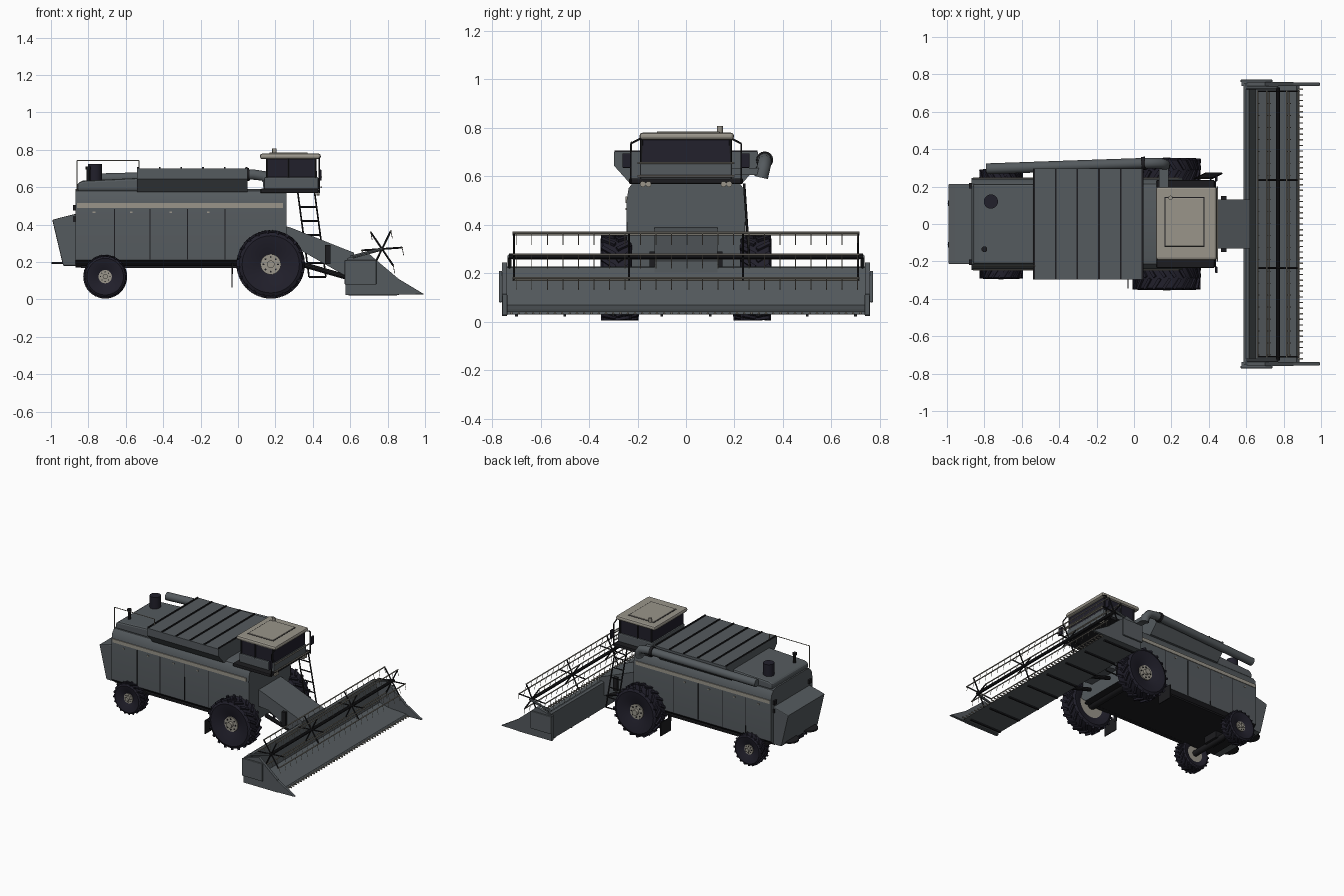
import bpy, bmesh, math
from mathutils import Vector, Matrix

if "Cube" in bpy.data.objects:
    bpy.data.objects.remove(bpy.data.objects["Cube"])


def material(name, rgb):
    m = bpy.data.materials.new(name)
    m.use_nodes = True
    m.diffuse_color = (*rgb, 1)
    m.node_tree.nodes["Principled BSDF"].inputs["Base Color"].default_value = (*rgb, 1)
    return m


GREY = material("body grey", (0.09, 0.103, 0.112))
DARK = material("rubber and glass dark", (0.015, 0.014, 0.024))
CREAM = material("cream paint", (0.32, 0.30, 0.255))
BLACK = material("black metal", (0.012, 0.012, 0.014))


def finish(name, bm, mat, smooth=False, bevel=0):
    bmesh.ops.recalc_face_normals(bm, faces=bm.faces[:])
    mesh = bpy.data.meshes.new(name)
    bm.to_mesh(mesh)
    bm.free()
    ob = bpy.data.objects.new(name, mesh)
    bpy.context.collection.objects.link(ob)
    mesh.materials.append(mat)
    if bevel:
        mod = ob.modifiers.new("bevel", "BEVEL")
        mod.width, mod.segments = bevel, 2
    if smooth:
        bpy.ops.object.select_all(action="DESELECT")
        ob.select_set(True)
        bpy.context.view_layer.objects.active = ob
        bpy.ops.object.shade_smooth_by_angle(angle=math.radians(35))
    return ob


def add_box(bm, centre, size, rot=Matrix()):
    bmesh.ops.create_cube(bm, size=1, matrix=Matrix.Translation(centre) @ rot @ Matrix.Diagonal((*size, 1)))


def add_rod(bm, a, b, r, sides=6, r2=None):
    a, b = Vector(a), Vector(b)
    d = b - a
    m = Matrix.Translation((a + b) / 2) @ d.to_track_quat("Z", "Y").to_matrix().to_4x4()
    bmesh.ops.create_cone(bm, cap_ends=True, segments=sides, radius1=r,
                          radius2=r if r2 is None else r2, depth=d.length, matrix=m)


def boxes(name, items, mat, bevel=0):
    bm = bmesh.new()
    for centre, size in items:
        add_box(bm, centre, size)
    return finish(name, bm, mat, bevel=bevel)


def rods(name, items, r, mat, sides=6):
    bm = bmesh.new()
    for a, b in items:
        add_rod(bm, a, b, r, sides)
    return finish(name, bm, mat, smooth=sides > 6)


def prism(name, profile, lo, hi, mat, axis="y", smooth=False, bevel=0):
    """Extrude an xz profile along y, or a yz profile along x."""
    bm = bmesh.new()
    place = (lambda p, t: (p[0], t, p[1])) if axis == "y" else (lambda p, t: (t, p[0], p[1]))
    face = bm.faces.new([bm.verts.new(place(p, lo)) for p in profile])
    ext = bmesh.ops.extrude_face_region(bm, geom=[face])["geom"]
    shift = Vector((0, hi - lo, 0) if axis == "y" else (hi - lo, 0, 0))
    bmesh.ops.translate(bm, vec=shift, verts=[v for v in ext if isinstance(v, bmesh.types.BMVert)])
    return finish(name, bm, mat, smooth, bevel)


# Main hull with rounded shoulders and a dark underside
side = [(0.2, 0.17), (0.243, 0.21), (0.245, 0.5), (0.237, 0.55), (0.215, 0.58), (0.18, 0.59)]
hull = prism("main_body", side + [(-y, z) for y, z in reversed(side)], -0.87, 0.26, GREY, "x", True)
hull.data.materials.append(BLACK)
for p in hull.data.polygons:
    p.material_index = 1 if p.normal.z < -0.5 else 0
boxes("side_stripes", [((-0.31, s * 0.246, 0.503), (1.1, 0.006, 0.026)) for s in (-1, 1)], CREAM)
boxes("panel_seams", [((x, s * 0.2445, 0.35), (0.005, 0.003, 0.27))
                      for x in (-0.66, -0.47, -0.27, -0.07) for s in (-1, 1)], BLACK)
boxes("panel_handles", [((x, s * 0.246, 0.465), (0.014, 0.006, 0.008))
                        for x in (-0.77, -0.57, -0.36, -0.16) for s in (-1, 1)], CREAM)
boxes("lower_sills", [((-0.3, s * 0.215, 0.175), (1.08, 0.03, 0.012)) for s in (-1, 1)], BLACK)

# Straw hood and spreaders at the tail
prism("straw_hood", [(-0.86, 0.18), (-0.935, 0.18), (-0.993, 0.425), (-0.96, 0.435), (-0.86, 0.46)],
      -0.215, 0.215, GREY, bevel=0.006)
rods("spreader_discs", [((-0.93, y, 0.19), (-0.93, y, 0.2)) for y in (-0.11, 0.11)], 0.066, BLACK, 16)
boxes("tail_lights", [((-0.876, s * 0.205, z), (0.012, 0.03, 0.03)) for s in (-1, 1) for z in (0.49, 0.43)], BLACK)

# Engine deck, exhaust and rail
prism("engine_deck", [(-0.86, 0.58), (-0.86, 0.62), (-0.83, 0.635), (-0.53, 0.65), (-0.53, 0.58)],
      -0.215, 0.215, GREY, bevel=0.012)
rods("air_filter", [((-0.765, 0.12, 0.62), (-0.765, 0.12, 0.725))], 0.038, DARK, 20)
rods("exhaust_pipe", [((-0.8, -0.135, 0.62), (-0.8, -0.135, 0.7))], 0.011, BLACK, 10)
rods("exhaust_cap", [((-0.8, -0.135, 0.695), (-0.8, -0.135, 0.71))], 0.016, BLACK, 10)
rods("deck_rail", [((-0.86, -0.225, 0.58), (-0.86, -0.225, 0.742)),
                   ((-0.86, -0.225, 0.742), (-0.53, -0.225, 0.742)),
                   ((-0.53, -0.225, 0.742), (-0.53, -0.225, 0.6))], 0.003, CREAM)

# Flared grain tank with ribbed lid
tank = [(0.235, 0.575), (0.298, 0.645), (0.298, 0.7)]
prism("grain_tank", tank + [(-y, z) for y, z in reversed(tank)], -0.54, 0.05, GREY, "x")
boxes("tank_lid_ribs", [((-0.535 + i * 0.116, 0, 0.702), (0.009, 0.59, 0.011)) for i in range(6)], BLACK)

# Unloading auger tube along the left flank
curve = bpy.data.curves.new("unloading_auger", "CURVE")
curve.dimensions = "3D"
curve.bevel_depth, curve.bevel_resolution, curve.use_fill_caps = 0.029, 3, True
path = curve.splines.new("POLY")
points = [(-0.79, 0.295, 0.645), (0.08, 0.325, 0.668), (0.14, 0.325, 0.66), (0.165, 0.318, 0.63), (0.165, 0.31, 0.595)]
path.points.add(len(points) - 1)
for p, co in zip(path.points, points):
    p.co = (*co, 1)
auger = bpy.data.objects.new("unloading_auger", curve)
bpy.context.collection.objects.link(auger)
curve.materials.append(GREY)
rods("auger_collar", [((0.04, 0.324, 0.667), (0.06, 0.325, 0.668))], 0.035, BLACK, 16)
boxes("auger_bracket", [((0.16, 0.25, 0.62), (0.05, 0.12, 0.03))], GREY)

# Cab: platform, lower shell, glazing, roof
boxes("cab_platform", [((0.275, 0, 0.58), (0.31, 0.47, 0.024))], BLACK, 0.006)
boxes("cab_lower_shell", [((0.285, 0, 0.62), (0.29, 0.38, 0.07))], GREY, 0.008)
prism("cab_glass", [(0.15, 0.64), (0.425, 0.64), (0.415, 0.755), (0.15, 0.755)], -0.182, 0.182, DARK)
rods("cab_posts", [((x, s * 0.183, 0.65), (x, s * 0.183, 0.755)) for x in (0.155, 0.27, 0.415) for s in (-1, 1)],
     0.006, BLACK)
boxes("cab_roof", [((0.28, 0.003, 0.765), (0.325, 0.39, 0.03))], CREAM, 0.012)
boxes("roof_hatch", [((0.27, 0.01, 0.78), (0.205, 0.26, 0.012))], CREAM, 0.004)
boxes("hatch_seam", [((0.27, 0.01, 0.78), (0.213, 0.268, 0.003))], BLACK)
rods("beacon", [((0.195, 0.14, 0.775), (0.195, 0.14, 0.808))], 0.012, CREAM, 12)
rods("work_lights", [((0.42, s * y, 0.568), (0.437, s * y, 0.568)) for s in (-1, 1) for y in (0.155, 0.178)],
     0.012, CREAM, 12)
boxes("mirrors", [((0.44, s * 0.245, 0.665), (0.012, 0.035, 0.06)) for s in (-1, 1)], DARK, 0.004)
rail = []
for s in (-1, 1):
    a, b, c = (0.435, s * 0.228, 0.57), (0.435, s * 0.228, 0.735), (0.435, s * 0.17, 0.765)
    rail += [(a, b), (b, c)]
rods("cab_handrails", rail, 0.004, BLACK)
rods("cab_front_rails", [((0.445, -0.2, z), (0.445, 0.2, z)) for z in (0.6, 0.655)], 0.005, CREAM)

# Boarding ladder on the left
tops = [Vector((x, 0.24, 0.57)) for x in (0.32, 0.41)]
drop = Vector((0.06, 0.03, -0.45))
rods("ladder", [(t, t + drop) for t in tops]
     + [(tops[0] + drop * k / 6, tops[1] + drop * k / 6) for k in range(1, 7)], 0.005, BLACK)


# Wheels: lathed tyre, chevron lugs, hub with bolts
def wheel(name, x, y, z, r, width, hub):
    out = 1 if y > 0 else -1
    h = width / 2
    prof = [(hub, -h * 0.35), (r * 0.62, -h * 0.9), (r * 0.85, -h), (r * 0.95, -h * 0.85),
            (r * 0.95, h * 0.85), (r * 0.85, h), (r * 0.62, h * 0.9), (hub, h * 0.55)]
    bm = bmesh.new()
    vs = [bm.verts.new((x + pr, y + out * py, z)) for pr, py in prof]
    es = [bm.edges.new(e) for e in zip(vs, vs[1:])]
    bmesh.ops.spin(bm, geom=vs + es, cent=(x, y, z), axis=(0, 1, 0), angle=math.tau, steps=36, use_merge=True)
    bmesh.ops.remove_doubles(bm, verts=bm.verts[:], dist=0.0001)
    finish(name + "_tyre", bm, DARK, True)
    bm = bmesh.new()
    for i in range(40):
        s = 1 if i % 2 else -1
        turn = Matrix.Rotation(math.tau * i / 40, 4, "Y")
        at = Vector((x, y, z)) + turn @ Vector((r * 0.96, s * h * 0.48, 0))
        add_box(bm, at, (r * 0.1, h * 1.0, r * 0.09), turn @ Matrix.Rotation(s * 0.6, 4, "X"))
    finish(name + "_lugs", bm, DARK)
    bm = bmesh.new()
    add_rod(bm, (x, y + out * h * 0.45, z), (x, y + out * h * 0.7, z), hub * 1.05, 24)
    add_rod(bm, (x, y, z), (x, y + out * h * 1.05, z), hub * 0.4, 12)
    add_rod(bm, (x, y - out * h * 0.6, z), (x, y - out * h * 0.75, z), r * 0.58, 24)
    finish(name + "_rim", bm, CREAM, True)
    bolts = [(x + hub * 0.75 * math.cos(k * math.tau / 8), z + hub * 0.75 * math.sin(k * math.tau / 8)) for k in range(8)]
    rods(name + "_bolts", [((bx, y + out * h * 0.6, bz), (bx, y + out * h * 0.78, bz)) for bx, bz in bolts],
         hub * 0.1, BLACK)


for s, label in ((-1, "right"), (1, "left")):
    wheel("drive_wheel_" + label, 0.175, s * 0.288, 0.188, 0.18, 0.13, 0.052)
    wheel("steer_wheel_" + label, -0.71, s * 0.243, 0.122, 0.115, 0.1, 0.034)
rods("drive_axle", [((0.175, -0.28, 0.188), (0.175, 0.28, 0.188))], 0.035, BLACK, 12)
rods("steer_axle", [((-0.71, -0.23, 0.122), (-0.71, 0.23, 0.122))], 0.022, BLACK, 12)
boxes("steer_axle_mount", [((-0.71, 0, 0.15), (0.08, 0.12, 0.06))], BLACK)
boxes("mud_flaps", [((-0.032, s * 0.285, 0.115), (0.006, 0.12, 0.1)) for s in (-1, 1)], BLACK)
boxes("mud_flap_hangers", [((-0.032, s * 0.235, 0.165), (0.008, 0.03, 0.06)) for s in (-1, 1)], BLACK)

# Feeder house
prism("feeder_house", [(0.24, 0.27), (0.24, 0.395), (0.28, 0.385), (0.62, 0.25), (0.62, 0.1), (0.55, 0.14), (0.34, 0.26)],
      -0.13, 0.13, GREY)
boxes("feeder_collar", [((0.48, 0, 0.24), (0.03, 0.3, 0.1))], BLACK)
rods("lift_cylinders", [((0.3, s * 0.1, 0.2), (0.58, s * 0.1, 0.12)) for s in (-1, 1)], 0.014, BLACK, 10)

# Cutting header: trough, end plates, crop dividers
prism("header_trough", [(0.585, 0.03), (0.585, 0.22), (0.6, 0.228), (0.615, 0.225), (0.65, 0.07),
                        (0.72, 0.05), (0.87, 0.042), (0.885, 0.03)], -0.75, 0.75, GREY)
boxes("trough_ribs", [((0.72, -0.7 + 0.2 * i, 0.028), (0.26, 0.012, 0.014)) for i in range(8)], BLACK)
for s, label in ((-1, "right"), (1, "left")):
    prism("end_plate_" + label, [(0.575, 0.025), (0.575, 0.21), (0.7, 0.245), (0.74, 0.21), (0.853, 0.115), (0.853, 0.025)],
          s * 0.738, s * 0.758, GREY)
    prism("end_guard_" + label, [(0.57, 0.08), (0.57, 0.21), (0.74, 0.21), (0.74, 0.08)],
          s * 0.758, s * 0.772, GREY, bevel=0.004)
    prism("crop_divider_" + label, [(0.85, 0.025), (0.85, 0.115), (0.995, 0.028)], s * 0.737, s * 0.757, GREY, bevel=0.003)
    rods("reel_arm_" + label, [((0.6, s * 0.728, 0.225), (0.77, s * 0.728, 0.27))], 0.009, GREY, 8)
boxes("cutter_fingers", [((0.89, -0.72 + 0.03 * i, 0.036), (0.026, 0.007, 0.007)) for i in range(49)], CREAM)

# Reel: shaft, spiders, bars and hanging tines
axis = Vector((0.77, 0, 0.27))
arms = [axis + Vector((math.cos(a), 0, math.sin(a))) * 0.108
        for a in (math.radians(60 * k + 4) for k in range(6))]
rods("reel_shaft", [(axis - Vector((0, 0.73, 0)), axis + Vector((0, 0.73, 0)))], 0.011, BLACK, 10)
rods("reel_spiders", [(axis + Vector((0, y, 0)), p + Vector((0, y, 0))) for y in (-0.71, -0.235, 0.235, 0.71) for p in arms],
     0.005, BLACK)
rods("reel_bars", [(p - Vector((0, 0.715, 0)), p + Vector((0, 0.715, 0))) for p in arms], 0.0045, CREAM)
rods("reel_tines", [(p + Vector((0, -0.7 + 0.064 * i, 0)), p + Vector((0.008, -0.7 + 0.064 * i, -0.042)))
                    for p in arms for i in range(23)], 0.0018, CREAM, 4)
